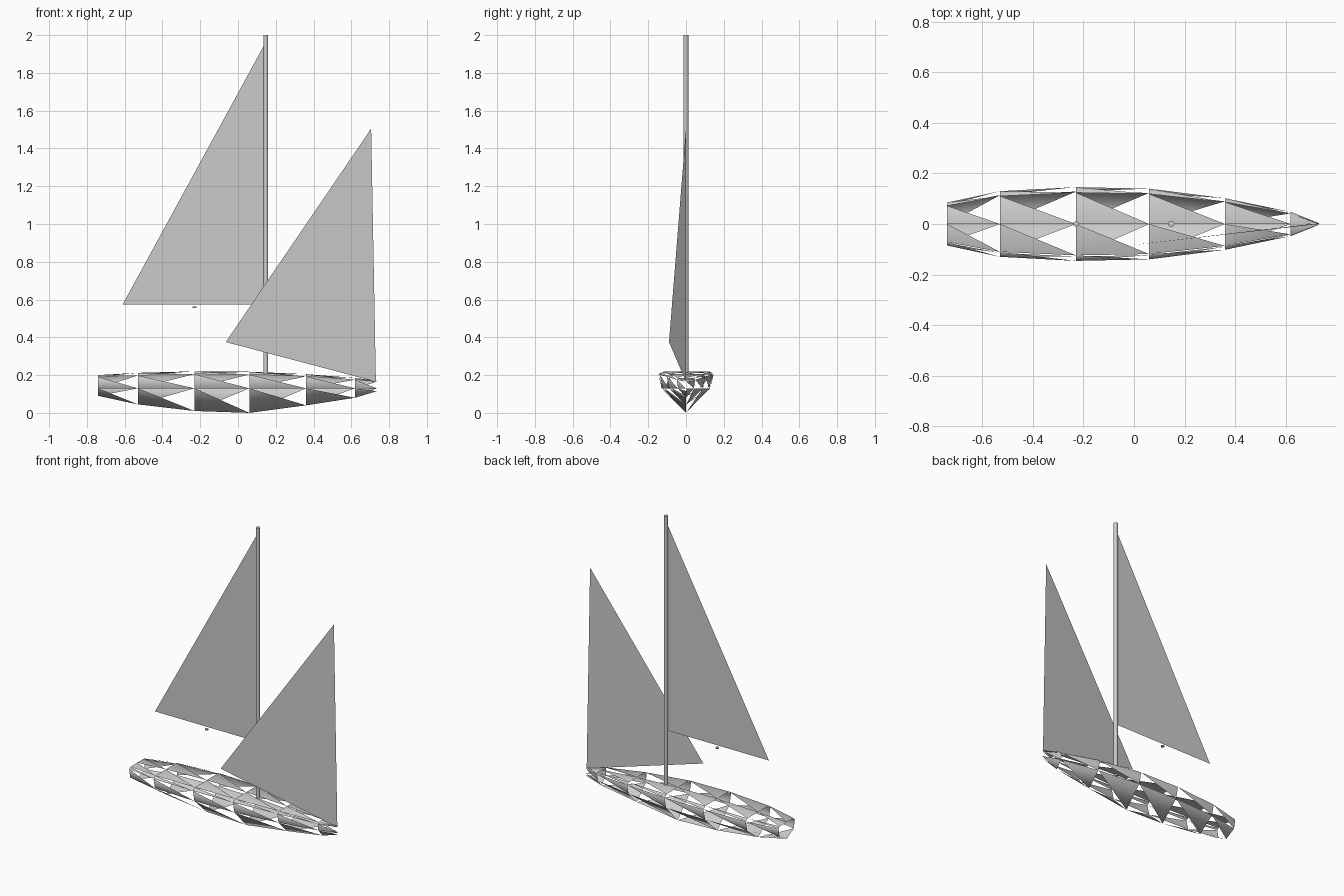
import bpy, bmesh

if "Cube" in bpy.data.objects:
    bpy.data.objects.remove(bpy.data.objects["Cube"])

def make(name, verts, faces, smooth=False):
    me = bpy.data.meshes.new(name)
    me.from_pydata(verts, [], faces)
    me.update()
    ob = bpy.data.objects.new(name, me)
    bpy.context.collection.objects.link(ob)
    for p in me.polygons:
        p.use_smooth = smooth
    return ob

def rod(name, x, z0, z1, r, sides=16):
    bpy.ops.mesh.primitive_cylinder_add(vertices=sides, radius=r, depth=z1 - z0,
                                        location=(x, 0, (z0 + z1) / 2))
    ob = bpy.context.object
    ob.name = name
    bpy.ops.object.shade_smooth_by_angle()

# hull stations: x, half width at rail, keel z, rail z, deck edge z
stations = [(-0.74, 0.085, 0.09, 0.19, 0.20), (-0.53, 0.13, 0.045, 0.198, 0.212),
            (-0.23, 0.146, 0.01, 0.205, 0.22), (0.06, 0.14, 0.0, 0.203, 0.218),
            (0.36, 0.102, 0.04, 0.193, 0.205), (0.62, 0.048, 0.08, 0.175, 0.185),
            (0.735, 0.002, 0.115, 0.165, 0.17)]

def ring(x, w, keel, rail, deck):
    half = [(w * 0.85, deck), (w, rail), (w * 0.88, 0.13)]
    return ([(x, 0, deck)] + [(x, y, z) for y, z in half] + [(x, 0, keel)]
            + [(x, -y, z) for y, z in reversed(half)])

# lattice hull: one triangle per panel, the other half left open
n = 8
verts = [v for s in stations for v in ring(*s)]
faces = []
for s in range(len(stations) - 1):
    for i in range(n):
        a, b = s * n + i, s * n + (i + 1) % n
        faces.append((a, b, a + n))
make("hull", verts, faces, smooth=True)

# sails
make("main_sail", [(0.14, 0, 1.95), (-0.61, 0, 0.575), (0.14, 0, 0.575)], [(0, 1, 2)])
make("jib_sail", [(0.705, 0, 1.505), (-0.065, -0.09, 0.375), (0.73, 0, 0.165)], [(0, 1, 2)])

# mast and small boom fitting
rod("mast", 0.147, 0.205, 2.0, 0.013)
rod("boom_fitting", -0.23, 0.555, 0.562, 0.011)
